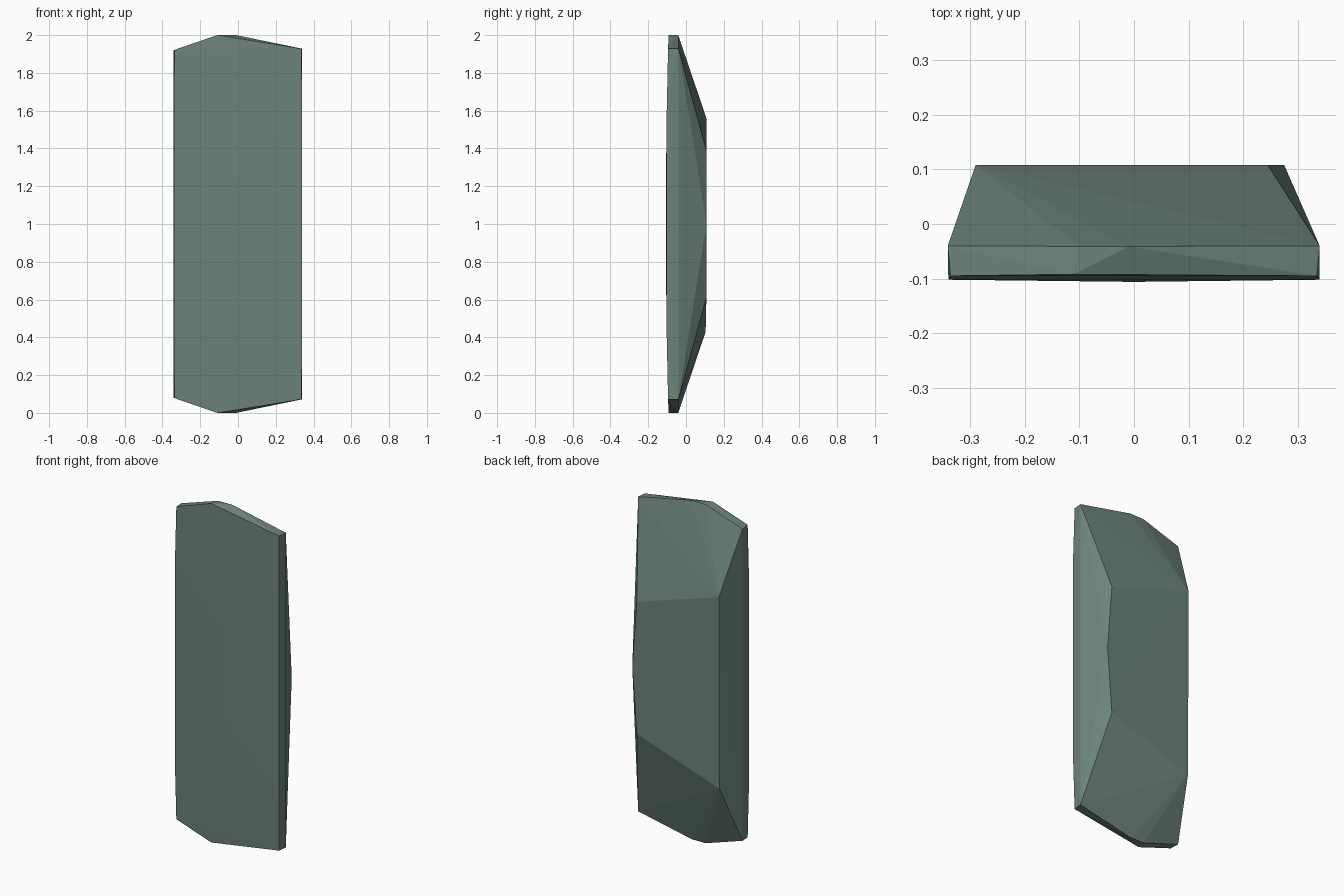
import bpy, bmesh

if "Cube" in bpy.data.objects:
    bpy.data.objects.remove(bpy.data.objects["Cube"])

# Faceted stone slab: the convex skin around a few layered outlines
points = []


def both_ends(x, y, z):
    """Add a point near the top and its mirror near the bottom."""
    points.extend([(x, y, z), (x, y, 2 - z)])


# front rim, slightly tapered at the ends
both_ends(-0.336, -0.095, 1.922)
both_ends(0.335, -0.095, 1.928)
both_ends(-0.11, -0.092, 2.0)

# gently bulged front face
for x, y in ((-0.34, -0.102), (0.34, -0.102)):
    both_ends(x, y, 1.6)
both_ends(0.0, -0.106, 1.25)

# widest rim, where the back slopes begin
both_ends(-0.341, -0.04, 1.92)
both_ends(0.34, -0.04, 1.928)
both_ends(-0.1, -0.041, 1.999)
both_ends(-0.01, -0.041, 2.0)

# flat back plateau with a pointed right side
points += [(-0.29, 0.108, 1.56), (-0.29, 0.104, 0.43),
           (0.245, 0.108, 1.39), (0.275, 0.108, 1.0), (0.245, 0.108, 0.61)]

bm = bmesh.new()
for p in points:
    bm.verts.new(p)
hull = bmesh.ops.convex_hull(bm, input=bm.verts)
loose = {g for g in hull["geom_interior"] + hull["geom_unused"]
         if isinstance(g, bmesh.types.BMVert)}
bmesh.ops.delete(bm, geom=list(loose), context='VERTS')
bmesh.ops.recalc_face_normals(bm, faces=bm.faces)

mesh = bpy.data.meshes.new("stone_slab")
bm.to_mesh(mesh)
bm.free()
slab = bpy.data.objects.new("stone_slab", mesh)
bpy.context.collection.objects.link(slab)

# grey-green stone
stone = bpy.data.materials.new("green_stone")
stone.diffuse_color = (0.15, 0.23, 0.19, 1)
stone.use_nodes = True
stone.node_tree.nodes["Principled BSDF"].inputs["Base Color"].default_value = stone.diffuse_color
mesh.materials.append(stone)
